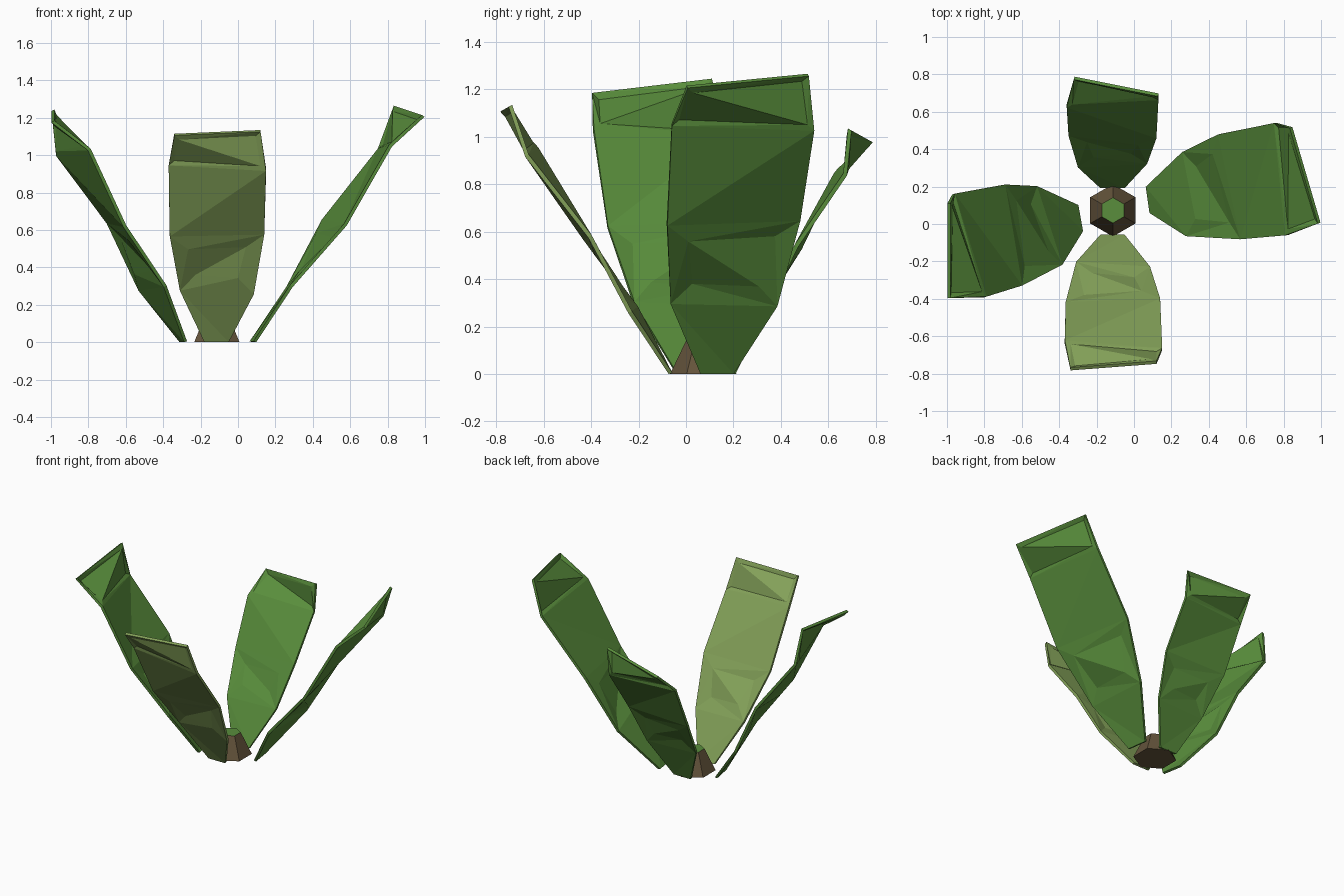
import bpy, bmesh
from mathutils import Vector
from math import pi

if "Cube" in bpy.data.objects:
    bpy.data.objects.remove(bpy.data.objects["Cube"])


def material(name, rgb):
    m = bpy.data.materials.new(name)
    m.diffuse_color = (*rgb, 1)
    m.use_nodes = True
    m.node_tree.nodes["Principled BSDF"].inputs["Base Color"].default_value = m.diffuse_color
    return m


green = material("leaf green", (0.10, 0.27, 0.045))
olive = material("light olive leaf", (0.23, 0.36, 0.10))
brown = material("stem brown", (0.13, 0.09, 0.045))


def finish(bm, name, mats):
    mesh = bpy.data.meshes.new(name)
    bmesh.ops.recalc_face_normals(bm, faces=bm.faces[:])
    bm.to_mesh(mesh)
    bm.free()
    for m in mats:
        mesh.materials.append(m)
    ob = bpy.data.objects.new(name, mesh)
    bpy.context.collection.objects.link(ob)
    return ob


def leaf(name, rows, mat, thick=0.018):
    """Loft a thin faceted blade through rows of (left edge, right edge)."""
    bm = bmesh.new()
    rows = [(Vector(a), Vector(b)) for a, b in rows]
    mids = [(a + b) / 2 for a, b in rows]
    rings = []
    for i, (a, b) in enumerate(rows):
        along = mids[min(i + 1, len(rows) - 1)] - mids[max(i - 1, 0)]
        off = (b - a).cross(along).normalized() * thick / 2
        ring = [bm.verts.new(p) for p in (a + off, b + off, b - off, a - off)]
        for v in ring:
            v.co.z = max(v.co.z, 0)
        rings.append(ring)
    panels = []
    for i in range(len(rings) - 1):
        r, s = rings[i], rings[i + 1]
        for k in range(4):
            f = bm.faces.new((r[k], r[(k + 1) % 4], s[(k + 1) % 4], s[k]))
            if k in (0, 2) and i in (1, 3):
                panels.append((f, 0.13 if i == 1 else 0.04))
    bm.faces.new(rings[0][::-1])
    bm.faces.new(rings[-1])
    bmesh.ops.recalc_face_normals(bm, faces=bm.faces[:])
    # shallow dents in the lower and tip panels
    for f, width in panels:
        bmesh.ops.inset_region(bm, faces=[f], thickness=width, depth=-0.007)
    bmesh.ops.triangulate(bm, faces=bm.faces[:])
    return finish(bm, name, [mat])


leaf("right_leaf", [
    ((0.07, 0.20, 0), (0.09, 0.06, 0)),
    ((0.265, 0.385, 0.29), (0.285, -0.065, 0.30)),
    ((0.455, 0.48, 0.65), (0.575, -0.08, 0.63)),
    ((0.755, 0.54, 1.03), (0.815, -0.06, 1.05)),
    ((0.84, 0.515, 1.26), (0.99, 0.005, 1.21))], green)

leaf("left_leaf", [
    ((-0.28, -0.04, 0), (-0.305, 0.10, 0)),
    ((-0.39, -0.22, 0.30), (-0.525, 0.20, 0.28)),
    ((-0.605, -0.33, 0.62), (-0.695, 0.21, 0.64)),
    ((-0.795, -0.39, 1.03), (-0.965, 0.16, 1.00)),
    ((-0.99, -0.395, 1.18), (-0.99, 0.11, 1.24))], green)

leaf("front_leaf", [
    ((-0.18, -0.065, 0), (-0.05, -0.065, 0)),
    ((-0.31, -0.21, 0.28), (0.085, -0.235, 0.26)),
    ((-0.365, -0.425, 0.57), (0.14, -0.405, 0.58)),
    ((-0.37, -0.63, 0.95), (0.15, -0.67, 0.92)),
    ((-0.34, -0.775, 1.11), (0.12, -0.74, 1.13))], olive)

leaf("back_leaf", [
    ((-0.05, 0.20, 0), (-0.18, 0.20, 0)),
    ((0.07, 0.33, 0.26), (-0.30, 0.31, 0.26)),
    ((0.12, 0.465, 0.54), (-0.35, 0.48, 0.53)),
    ((0.13, 0.67, 0.84), (-0.36, 0.63, 0.84)),
    ((0.13, 0.69, 1.03), (-0.32, 0.78, 0.98))], green)

# hexagonal stem base with a green top
bpy.ops.mesh.primitive_cone_add(vertices=6, radius1=0.14, radius2=0.068, depth=0.15,
                                location=(-0.113, 0.073, 0.075))
stem = bpy.context.object
stem.name = "stem_base"
stem.data.materials.append(brown)
stem.data.materials.append(green)
for p in stem.data.polygons:
    p.material_index = 1 if p.normal.z > 0.9 else 0
